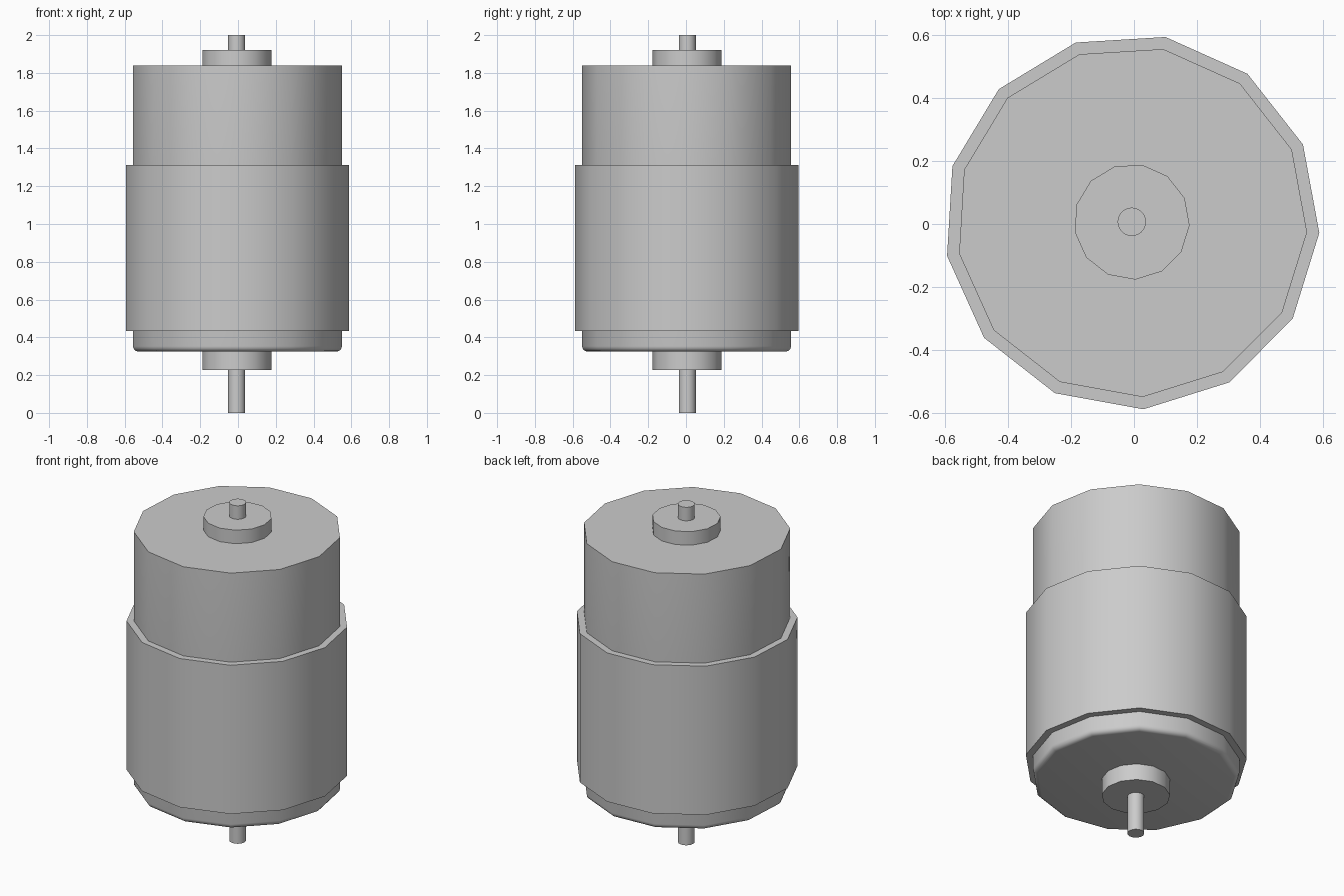
import bpy, bmesh, math

if "Cube" in bpy.data.objects:
    bpy.data.objects.remove(bpy.data.objects["Cube"], do_unlink=True)

CENTRE = (-0.007, 0.007)
TURN = math.radians(-3.4)

# One plain grey for the whole motor
metal = bpy.data.materials.new("plain_grey")
metal.use_nodes = True
grey = (0.6, 0.6, 0.6, 1)
metal.diffuse_color = grey
metal.node_tree.nodes["Principled BSDF"].inputs["Base Color"].default_value = grey


def turned(name, profile, sides=13):
    """Spin a (radius, height) profile, bottom to top, into a capped solid."""
    bm = bmesh.new()
    rings = []
    for r, z in profile:
        angles = [TURN + math.tau * i / sides for i in range(sides)]
        rings.append([bm.verts.new((r * math.cos(a), r * math.sin(a), z)) for a in angles])
    for low, high in zip(rings, rings[1:]):
        for i in range(sides):
            j = (i + 1) % sides
            bm.faces.new((low[i], low[j], high[j], high[i]))
    bm.faces.new(reversed(rings[0]))
    bm.faces.new(rings[-1])
    mesh = bpy.data.meshes.new(name)
    bm.to_mesh(mesh)
    bm.free()
    mesh.materials.append(metal)
    obj = bpy.data.objects.new(name, mesh)
    obj.location = (*CENTRE, 0)
    bpy.context.collection.objects.link(obj)
    bpy.ops.object.select_all(action="DESELECT")
    obj.select_set(True)
    bpy.context.view_layer.objects.active = obj
    bpy.ops.object.shade_smooth_by_angle(angle=math.radians(35))
    return obj


# Can with a rounded lower edge
R, BOTTOM, FILLET = 0.558, 0.325, 0.028
can = []
for k in range(5):
    a = math.radians(22.5 * k)
    can.append((R - FILLET + FILLET * math.sin(a), BOTTOM + FILLET * (1 - math.cos(a))))
can.append((R, 1.84))
turned("motor_can", can)

# Thicker sleeve around the can
turned("outer_sleeve", [(0.597, 0.433), (0.597, 1.313)])

# Bearing hubs and the shaft through them
turned("lower_hub", [(0.184, 0.228), (0.184, BOTTOM + 0.01)])
turned("upper_hub", [(0.184, 1.83), (0.184, 1.92)])
turned("shaft", [(0.045, 0), (0.045, 2)], sides=32)
